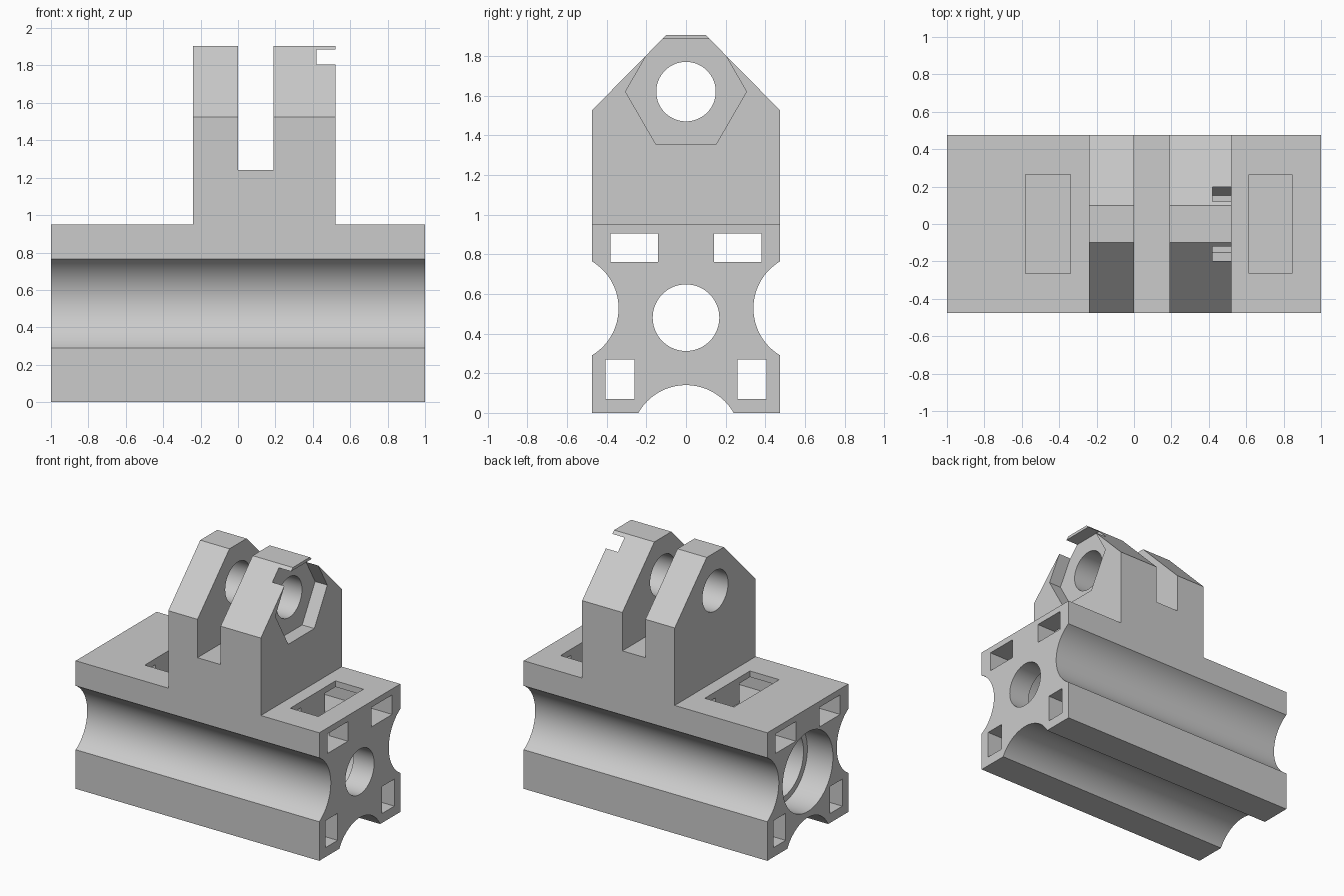
import bpy
import bmesh
from math import sin, cos, pi, radians

if "Cube" in bpy.data.objects:
    bpy.data.objects.remove(bpy.data.objects["Cube"], do_unlink=True)

grey = bpy.data.materials.new("plain grey")
grey.use_nodes = True
grey.diffuse_color = (0.6, 0.6, 0.6, 1)
grey.node_tree.nodes["Principled BSDF"].inputs["Base Color"].default_value = (0.6, 0.6, 0.6, 1)


def prism(name, outline, x0, x1):
    """Extrude a (y, z) outline along x."""
    bm = bmesh.new()
    face = bm.faces.new([bm.verts.new((x0, y, z)) for y, z in outline])
    grown = bmesh.ops.extrude_face_region(bm, geom=[face])["geom"]
    moved = [v for v in grown if isinstance(v, bmesh.types.BMVert)]
    bmesh.ops.translate(bm, verts=moved, vec=(x1 - x0, 0, 0))
    bmesh.ops.recalc_face_normals(bm, faces=bm.faces)
    mesh = bpy.data.meshes.new(name)
    bm.to_mesh(mesh)
    bm.free()
    mesh.materials.append(grey)
    obj = bpy.data.objects.new(name, mesh)
    bpy.context.collection.objects.link(obj)
    return obj


def ring(y, z, r, sides):
    return [(y + r * cos(2 * pi * i / sides), z + r * sin(2 * pi * i / sides))
            for i in range(sides)]


def rect(y0, y1, z0, z1):
    return [(y0, z0), (y1, z0), (y1, z1), (y0, z1)]


def combine(target, tool, operation="DIFFERENCE"):
    """Apply a boolean and discard the tool."""
    tool.hide_render = True
    mod = target.modifiers.new("combine", "BOOLEAN")
    mod.operation = operation
    mod.solver = "EXACT"
    mod.object = tool
    bpy.context.view_layer.objects.active = target
    bpy.ops.object.modifier_apply(modifier=mod.name)
    bpy.data.objects.remove(tool, do_unlink=True)


def cut(target, outline, x0, x1):
    combine(target, prism("cutter", outline, x0, x1))


HALF = 0.475   # half depth
DECK = 0.95    # top of the block
AXIS = 0.48    # height of the long bore

# Long block with rounded grooves along both sides and the underside
block = prism("bracket_block", rect(-HALF, HALF, 0, DECK), -1, 1)
for y, z in ((-0.616, 0.527), (0.616, 0.527), (0, -0.136)):
    cut(block, ring(y, z, 0.276, 96), -1.1, 1.1)

# Four square channels running the whole length
for s in (-1, 1):
    for y0, y1, z0, z1 in ((0.14, 0.38, 0.76, 0.905), (0.26, 0.405, 0.07, 0.27)):
        cut(block, rect(*sorted((s * y0, s * y1)), z0, z1), -1.1, 1.1)

# Stepped bore: wide mouth, middle chamber, narrow exit
for r, x0, x1 in ((0.295, -1.1, -0.79), (0.25, -0.85, 0.83), (0.168, 0.7, 1.1)):
    cut(block, ring(0, AXIS, r, 64), x0, x1)

# Pockets in the deck that open into the upper channels
for x0, x1 in ((-0.58, -0.34), (0.615, 0.845)):
    cut(block, rect(-0.265, 0.265, 0.76, 1.0), x0, x1)

# Clevis tower with chamfered shoulders
tower = prism("clevis_tower", [(-HALF, DECK), (HALF, DECK), (HALF, 1.525),
                               (0.1, 1.905), (-0.1, 1.905), (-HALF, 1.525)], -0.24, 0.52)
cut(tower, rect(-0.6, 0.6, 1.24, 2.0), 0.0, 0.19)       # gap between the ears
cut(tower, ring(0, 1.62, 0.15, 64), -0.4, 0.7)          # pivot hole
cut(tower, ring(0, 1.62, 0.305, 6), 0.42, 0.7)          # hexagonal nut recess

# Join into one solid and smooth only the round surfaces
combine(block, tower, "UNION")
bpy.ops.object.select_all(action="DESELECT")
block.select_set(True)
bpy.context.view_layer.objects.active = block
bpy.ops.object.shade_smooth_by_angle(angle=radians(25))
